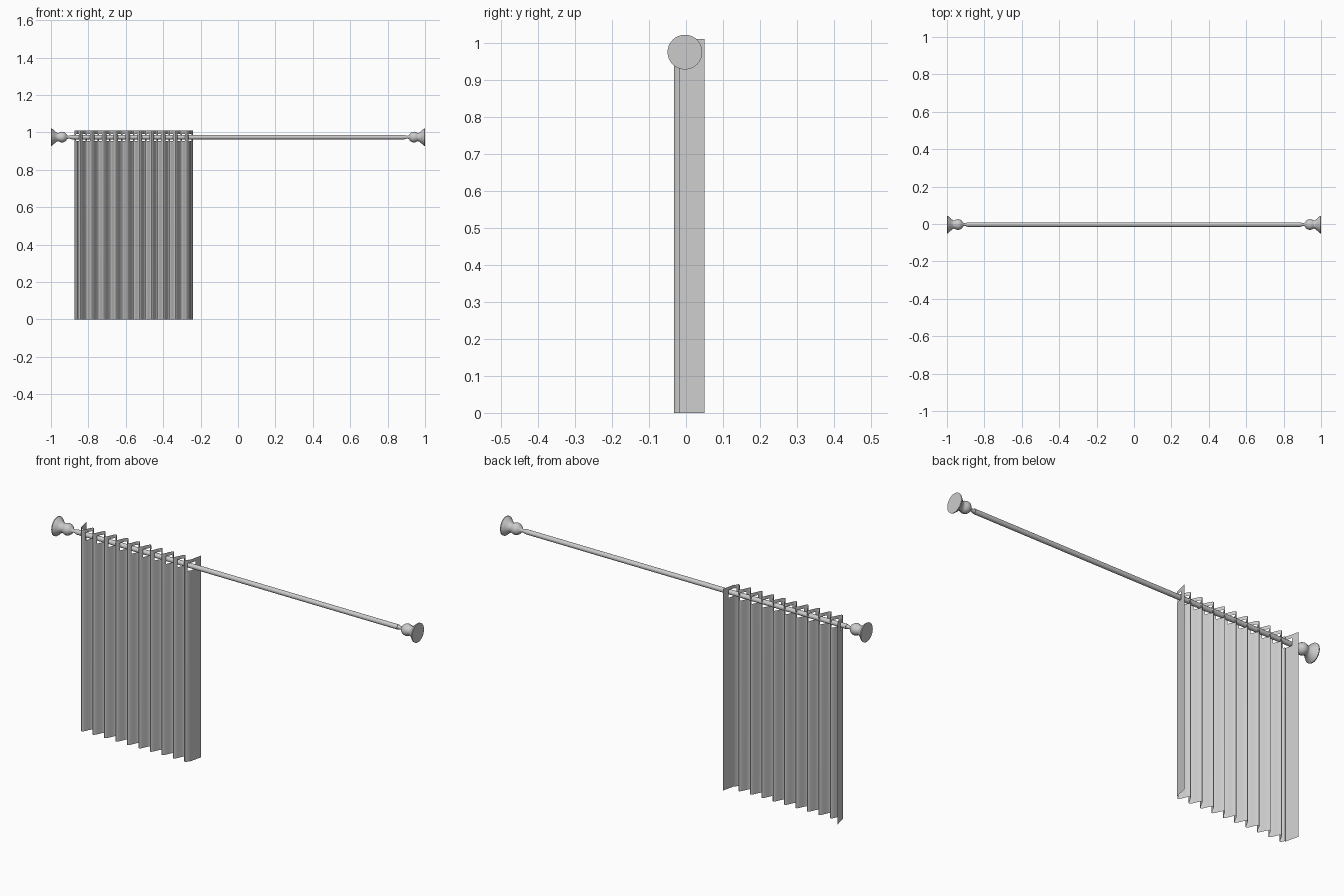
import bpy, bmesh, math

if "Cube" in bpy.data.objects:
    bpy.data.objects.remove(bpy.data.objects["Cube"])

ROD_Y, ROD_Z = -0.003, 0.975


def add_object(name, bm):
    mesh = bpy.data.meshes.new(name)
    bm.to_mesh(mesh)
    bm.free()
    ob = bpy.data.objects.new(name, mesh)
    bpy.context.collection.objects.link(ob)
    bpy.ops.object.select_all(action='DESELECT')
    bpy.context.view_layer.objects.active = ob
    ob.select_set(True)
    bpy.ops.object.shade_smooth_by_angle(angle=math.radians(35))
    return ob


def lathe_x(name, profile, sides=32):
    """Revolve (x, radius) points around the rod axis."""
    bm = bmesh.new()
    rings = []
    for x, r in profile:
        rings.append([bm.verts.new((x, ROD_Y + r * math.cos(2 * math.pi * i / sides),
                                    ROD_Z + r * math.sin(2 * math.pi * i / sides)))
                      for i in range(sides)])
    for a, b in zip(rings, rings[1:]):
        for i in range(sides):
            j = (i + 1) % sides
            bm.faces.new((a[i], a[j], b[j], b[i]))
    bm.faces.new(rings[0])
    bm.faces.new(rings[-1])
    bmesh.ops.recalc_face_normals(bm, faces=bm.faces)
    return add_object(name, bm)


# Rod
lathe_x("curtain_rod", [(-0.89, 0.012), (0.89, 0.012)])

# Turned finials at both ends
finial = [(0.885, 0.010), (0.893, 0.010), (0.905, 0.007), (0.913, 0.010),
          (0.920, 0.020), (0.930, 0.027), (0.942, 0.029), (0.953, 0.026),
          (0.961, 0.022), (0.968, 0.023), (0.980, 0.033), (0.990, 0.042),
          (0.996, 0.047), (1.0, 0.047)]
for side, sign in (("left", -1), ("right", 1)):
    lathe_x("finial_" + side, [(sign * x, r) for x, r in finial])

# Pleated curtain: a wavy sheet with holes where the rod threads through
X0, X1, FOLDS, SEG = -0.875, -0.24, 10, 8
FRONT, CREST, END = -0.033, 0.015, 0.05
levels = [0.0, 0.955, 0.993, 1.01]
count = FOLDS * 2 * SEG
path = []
for i in range(count + 1):
    lift = (1 + math.cos(math.pi * i / SEG)) / 2
    end_panel = i < SEG or i > count - SEG
    if end_panel:
        # outer half folds run almost straight to the free edge
        s = abs(i / SEG - 1) if i < SEG else (i - count) / SEG + 1
        lift = s * s * (2 - s) if s < 0.5 else 0.1875 + (s - 0.5) * 1.625
    top = END if end_panel else CREST
    path.append((X0 + (X1 - X0) * i / count, FRONT + (top - FRONT) * lift))
path[0], path[-1] = (X0, END), (X1, END)

bm = bmesh.new()
grid = [[bm.verts.new((x, y, z)) for z in levels] for x, y in path]
for i in range(count):
    y = (path[i][1] + path[i + 1][1]) / 2
    for k in range(3):
        if k == 1 and -0.02 < y < 0.0125:
            continue
        bm.faces.new((grid[i][k], grid[i + 1][k], grid[i + 1][k + 1], grid[i][k + 1]))
add_object("curtain", bm)
